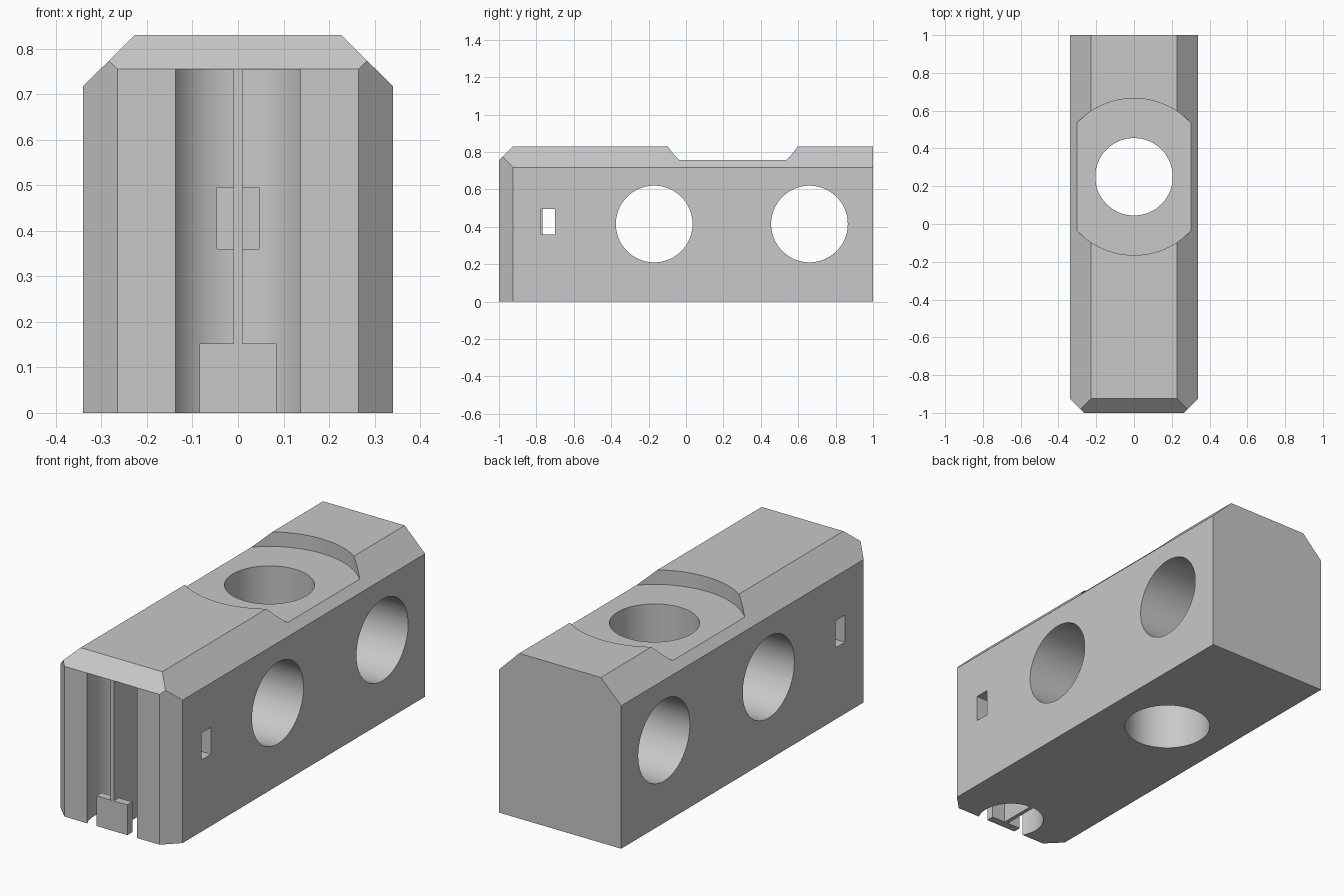
import bpy, bmesh, math
from mathutils import Vector

if "Cube" in bpy.data.objects:
    bpy.data.objects.remove(bpy.data.objects["Cube"])

grey = bpy.data.materials.new("plain grey")
grey.use_nodes = True
grey.diffuse_color = (0.58, 0.58, 0.58, 1)
grey.node_tree.nodes["Principled BSDF"].inputs["Base Color"].default_value = grey.diffuse_color


def finish(name, bm):
    mesh = bpy.data.meshes.new(name)
    bm.to_mesh(mesh)
    bm.free()
    mesh.materials.append(grey)
    obj = bpy.data.objects.new(name, mesh)
    bpy.context.collection.objects.link(obj)
    return obj


def box_mesh(low, high):
    bm = bmesh.new()
    bmesh.ops.create_cube(bm, size=1)
    low, high = Vector(low), Vector(high)
    for v in bm.verts:
        v.co = (low + high) / 2 + v.co * (high - low)
    return bm


def box(name, low, high):
    return finish(name, box_mesh(low, high))


def cylinder(name, centre, radius, depth, axis="Z"):
    bm = bmesh.new()
    bmesh.ops.create_cone(bm, cap_ends=True, segments=96, radius1=radius,
                          radius2=radius, depth=depth)
    obj = finish(name, bm)
    if axis == "X":
        obj.rotation_euler.y = math.pi / 2
    obj.location = centre
    return obj


def chamfer(bm, point, normal):
    geom = bm.verts[:] + bm.edges[:] + bm.faces[:]
    cut = bmesh.ops.bisect_plane(bm, geom=geom, plane_co=point, plane_no=normal,
                                 clear_outer=True)["geom_cut"]
    bmesh.ops.contextual_create(bm, geom=[e for e in cut if isinstance(e, bmesh.types.BMEdge)])


# Block with chamfered top sides, front corners and top front edge
bm = box_mesh((-0.34, -1, 0), (0.34, 1, 0.83))
for side in (-1, 1):
    chamfer(bm, (side * 0.34, 0, 0.718), (side * 0.112, 0, 0.113))
    chamfer(bm, (side * 0.34, -0.925, 0), (side, -1, 0))
chamfer(bm, (0, -0.925, 0.83), (0, -1, 1))
bmesh.ops.recalc_face_normals(bm, faces=bm.faces)
body = finish("body", bm)

# Round top recess, bores, front channel and cross slot
cutters = [
    cylinder("recess_cutter", (0, 0.25, 1.257), 0.415, 1),
    cylinder("vertical_bore_cutter", (0, 0.25, 0.4), 0.205, 2),
    cylinder("front_cross_bore_cutter", (0, -0.17, 0.415), 0.205, 2, "X"),
    cylinder("rear_cross_bore_cutter", (0, 0.66, 0.415), 0.205, 2, "X"),
    cylinder("channel_cutter", (0, -0.925, 0.254), 0.157, 1),
    box("slot_cutter", (-1, -0.775, 0.36), (1, -0.70, 0.495)),
]
for cutter in cutters:
    cutter.hide_render = True
    mod = body.modifiers.new(cutter.name, "BOOLEAN")
    mod.operation = "DIFFERENCE"
    mod.solver = "EXACT"
    mod.object = cutter

bpy.context.view_layer.objects.active = body
body.select_set(True)
bpy.context.view_layer.update()
for mod in list(body.modifiers):
    bpy.ops.object.modifier_apply(modifier=mod.name)
for cutter in cutters:
    bpy.data.objects.remove(cutter)
bpy.ops.object.shade_smooth_by_angle(angle=math.radians(30))

# Thin web and small foot inside the front channel
box("channel_web", (-0.01, -0.999, 0), (0.01, -0.767, 0.754))
box("channel_foot", (-0.085, -1, 0), (0.085, -0.96, 0.152))
